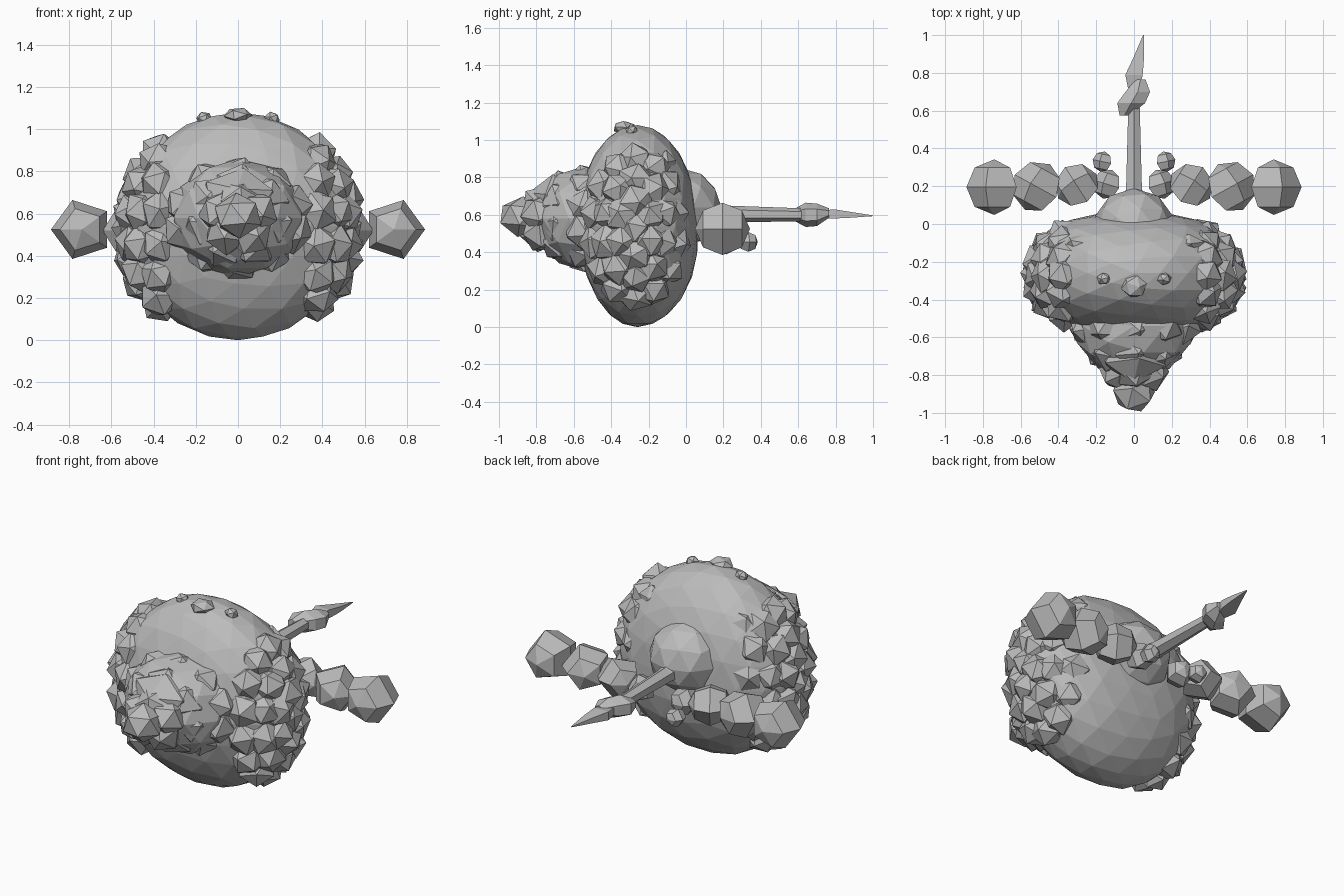
import bpy, bmesh, math, random
from mathutils import Vector, Matrix, Euler

random.seed(4)
cube = bpy.data.objects.get("Cube")
if cube:
    bpy.data.objects.remove(cube, do_unlink=True)

grey = bpy.data.materials.new("stone grey")
grey.use_nodes = True
colour = (0.5, 0.5, 0.5, 1)
grey.diffuse_color = colour
grey.node_tree.nodes["Principled BSDF"].inputs["Base Color"].default_value = colour


def finish(bm, name):
    bmesh.ops.recalc_face_normals(bm, faces=bm.faces)
    mesh = bpy.data.meshes.new(name)
    bm.to_mesh(mesh)
    bm.free()
    mesh.materials.append(grey)
    obj = bpy.data.objects.new(name, mesh)
    bpy.context.collection.objects.link(obj)
    return obj


def ball(bm, centre, radii, detail=1, spin=True):
    turn = Euler([random.uniform(0, 6) for _ in range(3)]).to_matrix().to_4x4()
    matrix = Matrix.Translation(centre) @ Matrix.Diagonal((*radii, 1))
    if spin:
        matrix = matrix @ turn
    return bmesh.ops.create_icosphere(bm, subdivisions=detail, radius=1, matrix=matrix)


def lump(bm, centre, size):
    ball(bm, centre, [size * random.uniform(0.95, 1.12) for _ in range(3)])


def five_sided_stone(bm, centre, radius, tilt, yaw):
    """Coarse five-sided ball with its poles along y."""
    matrix = (Matrix.Translation(centre) @ Matrix.Rotation(yaw, 4, 'Z')
              @ Matrix.Rotation(tilt, 4, 'Y') @ Matrix.Rotation(math.pi / 2, 4, 'X'))
    bmesh.ops.create_uvsphere(bm, u_segments=5, v_segments=4, radius=radius, matrix=matrix)


# Body: a broad, flattened faceted ball, squared off in plan
bm = bmesh.new()
bmesh.ops.create_icosphere(bm, subdivisions=3, radius=1)
for v in bm.verts:
    flat = math.hypot(v.co.x, v.co.y)
    power = 2.5
    squared = (abs(v.co.x) ** power + abs(v.co.y) ** power) ** (1 / power)
    grow = flat / squared if squared else 1
    low = 0.03 * max(0, -v.co.z) * (1 - v.co.z ** 2)
    v.co = (0.545 * grow * v.co.x, -0.26 + low + 0.325 * grow * v.co.y,
            0.54 + 0.54 * v.co.z)
finish(bm, "body")

# Rounded hump on the back
bm = bmesh.new()
ball(bm, (0, -0.03, 0.64), (0.22, 0.22, 0.21), 2, False)
finish(bm, "back_hump")

# Rocky clusters on both flanks: ring x, ring scale, lump count
for side, name in ((1, "left"), (-1, "right")):
    bm = bmesh.new()
    for x, scale, count in ((0.5, 0, 1), (0.49, 0.4, 6), (0.45, 0.72, 10), (0.37, 1, 14)):
        for i in range(count):
            a = math.tau * (i + 0.5 * (count % 4 == 2)) / count
            lump(bm, (side * x, -0.27 + 0.2 * scale * math.cos(a),
                      0.53 + 0.35 * scale * math.sin(a)), 0.1)
    ball(bm, (side * 0.28, -0.11, 0.86), (0.1, 0.06, 0.09))
    finish(bm, name + "_flank_rocks")

# Snout: core covered with rings of rocks, a brow and a nose
bm = bmesh.new()
ball(bm, (0, -0.54, 0.58), (0.32, 0.28, 0.28), 2, False)
for y, width, height, count, size in ((-0.54, 0.25, 0.19, 10, 0.11),
                                      (-0.66, 0.15, 0.13, 7, 0.12),
                                      (-0.77, 0.09, 0.08, 5, 0.11)):
    for i in range(count):
        a = math.tau * i / count + math.pi / 2
        lump(bm, (width * math.cos(a), y, 0.58 + height * math.sin(a)), size)
ball(bm, (0, -0.69, 0.67), (0.19, 0.16, 0.15))
finish(bm, "snout_rocks")
bm = bmesh.new()
ball(bm, (0, -0.885, 0.59), (0.12, 0.12, 0.11))
finish(bm, "nose")

# Small stones on the crown
bm = bmesh.new()
ball(bm, (0, -0.33, 1.065), (0.07, 0.065, 0.04))
for side in (-1, 1):
    ball(bm, (side * 0.16, -0.29, 1.05), (0.04, 0.035, 0.035))
finish(bm, "crown_stones")

# Arms: strings of growing five-sided stones
for side, name in ((1, "left"), (-1, "right")):
    bm = bmesh.new()
    for x, y, z, radius, yaw in ((0.74, 0.195, 0.525, 0.147, 0), (0.51, 0.195, 0.52, 0.138, 0.5),
                                 (0.3, 0.2, 0.52, 0.12, 1), (0.14, 0.21, 0.5, 0.08, 0.3),
                                 (0.165, 0.33, 0.455, 0.055, 0.2)):
        upright = side * math.pi / 2
        five_sided_stone(bm, (side * x, y, z), radius, upright, side * yaw)
    finish(bm, name + "_arm_stones")


def spindle(name, stations, sides):
    """Skin rings along y: x, y, z, half width, half height."""
    bm = bmesh.new()
    rings = []
    for x, y, z, w, h in stations:
        angles = [math.tau * (i + 0.5) / sides for i in range(sides)]
        rings.append([bm.verts.new((x + w * math.cos(a), y, z + h * math.sin(a)))
                      for a in angles])
    for r, s in zip(rings, rings[1:]):
        for i in range(sides):
            j = (i + 1) % sides
            bm.faces.new((r[i], r[j], s[j], s[i]))
    bm.faces.new(rings[0])
    bm.faces.new(rings[-1])
    finish(bm, name)


# Tail shaft, knot and pointed tip
spindle("tail_shaft", [(0, 0.1, 0.61, 0.06, 0.06), (0, 0.2, 0.605, 0.048, 0.045),
                       (0, 0.62, 0.6, 0.035, 0.035)], 6)
spindle("tail_knot", [(-0.05, 0.575, 0.6, 0.03, 0.03), (-0.015, 0.64, 0.6, 0.085, 0.065),
                      (0.02, 0.7, 0.6, 0.075, 0.06), (0.035, 0.765, 0.61, 0.03, 0.025)], 6)
spindle("tail_tip", [(0, 0.72, 0.6, 0.045, 0.03), (0, 0.79, 0.605, 0.065, 0.035),
                     (0.025, 0.88, 0.6, 0.04, 0.022), (0.05, 1.0, 0.595, 0.003, 0.003)], 4)
